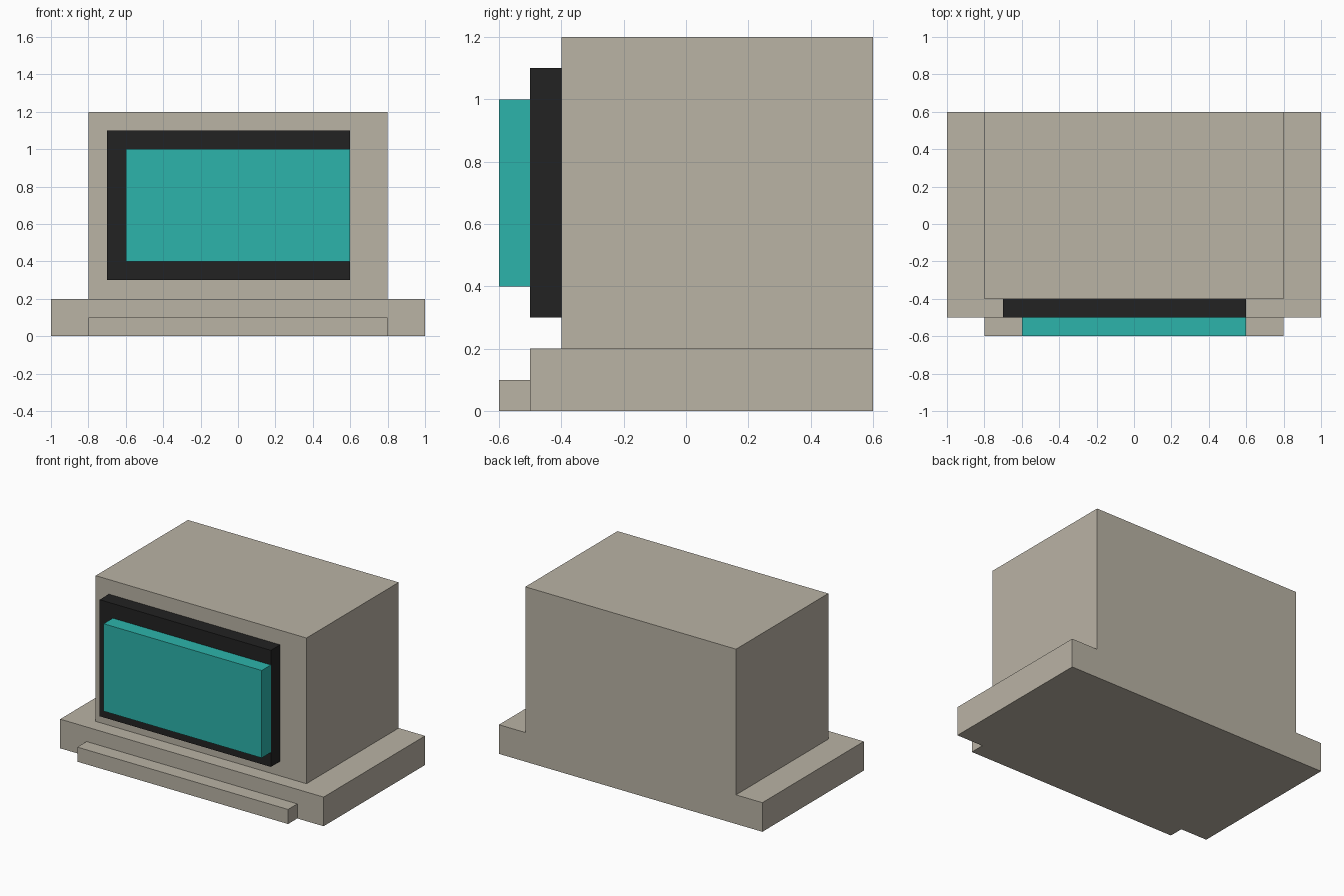
import bpy
import bmesh
from mathutils import Vector

if "Cube" in bpy.data.objects:
    bpy.data.objects.remove(bpy.data.objects["Cube"])


def linear(c):
    c /= 255
    return c / 12.92 if c <= 0.04045 else ((c + 0.055) / 1.055) ** 2.4


def material(name, rgb):
    mat = bpy.data.materials.new(name)
    mat.diffuse_color = (*[linear(c) for c in rgb], 1)
    mat.use_nodes = True
    mat.node_tree.nodes["Principled BSDF"].inputs["Base Color"].default_value = mat.diffuse_color
    return mat


def box(name, lo, hi, mat):
    """Flat-faced box spanning the corners lo and hi."""
    lo, hi = Vector(lo), Vector(hi)
    bm = bmesh.new()
    bmesh.ops.create_cube(bm, size=1)
    bmesh.ops.scale(bm, vec=hi - lo, verts=bm.verts)
    mesh = bpy.data.meshes.new(name)
    bm.to_mesh(mesh)
    bm.free()
    mesh.materials.append(mat)
    obj = bpy.data.objects.new(name, mesh)
    obj.location = (lo + hi) / 2
    bpy.context.collection.objects.link(obj)
    return obj


beige = material("beige plastic", (186, 179, 165))
black = material("black bezel", (34, 34, 34))
teal = material("teal screen", (44, 180, 171))

# Wide base slab with a low ledge along its front
box("base", (-1, -0.5, 0), (1, 0.6, 0.2), beige)
box("front_ledge", (-0.8, -0.6, 0), (0.8, -0.5, 0.1), beige)

# Monitor housing
box("housing", (-0.8, -0.4, 0.2), (0.8, 0.6, 1.2), beige)

# Off-centre bezel with the raised screen flush to its right edge
box("bezel", (-0.7, -0.5, 0.3), (0.6, -0.4, 1.1), black)
box("screen", (-0.6, -0.6, 0.4), (0.6, -0.5, 1.0), teal)
